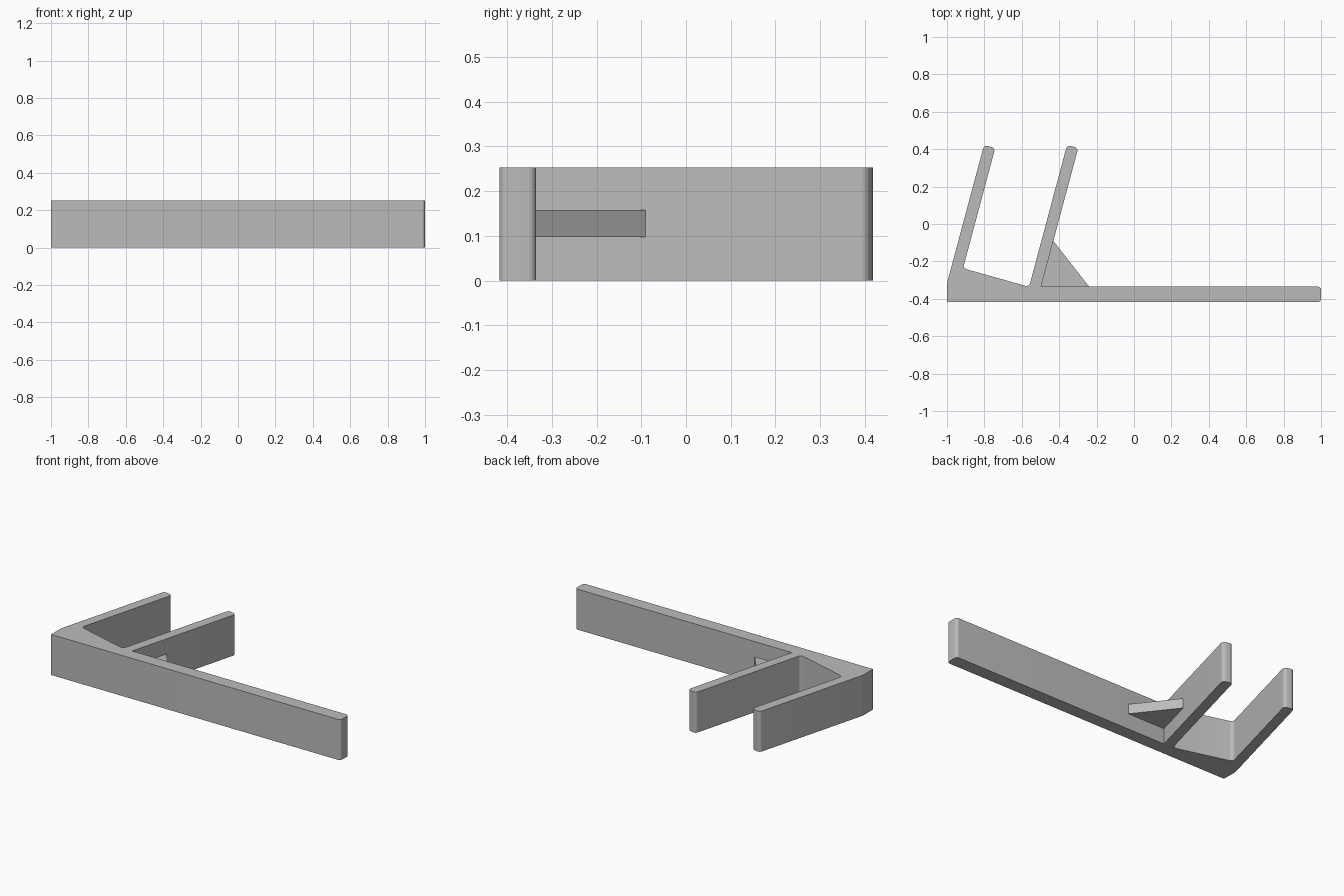
import bpy
import bmesh
import math
from mathutils import Vector

cube = bpy.data.objects.get("Cube")
if cube:
    bpy.data.objects.remove(cube, do_unlink=True)

HEIGHT = 0.253
LEAN = math.tan(math.radians(15))

grey = bpy.data.materials.new("plain_grey")
grey.use_nodes = True
colour = (0.5, 0.5, 0.5, 1)
grey.diffuse_color = colour
grey.node_tree.nodes["Principled BSDF"].inputs["Base Color"].default_value = colour


def rounded(corners, steps=6):
    """Turn (x, y, radius) corners into an outline with tangent arcs."""
    outline = []
    count = len(corners)
    for i, (x, y, radius) in enumerate(corners):
        p = Vector((x, y))
        if radius == 0:
            outline.append(p)
            continue
        a = (Vector(corners[i - 1][:2]) - p).normalized()
        b = (Vector(corners[(i + 1) % count][:2]) - p).normalized()
        half = a.angle(b) / 2
        centre = p + (a + b).normalized() * radius / math.sin(half)
        reach = radius / math.tan(half)
        start, end = p + a * reach - centre, p + b * reach - centre
        for k in range(steps + 1):
            ray = start.lerp(end, k / steps).normalized()
            outline.append(centre + ray * radius)
    return outline


def extrude_profile(name, outline, bottom, top):
    bm = bmesh.new()
    face = bm.faces.new([bm.verts.new((p.x, p.y, bottom)) for p in outline])
    new = bmesh.ops.extrude_face_region(bm, geom=[face])["geom"]
    verts = [v for v in new if isinstance(v, bmesh.types.BMVert)]
    bmesh.ops.translate(bm, verts=verts, vec=(0, 0, top - bottom))
    bmesh.ops.recalc_face_normals(bm, faces=bm.faces)
    mesh = bpy.data.meshes.new(name)
    bm.to_mesh(mesh)
    bm.free()
    mesh.materials.append(grey)
    obj = bpy.data.objects.new(name, mesh)
    bpy.context.collection.objects.link(obj)
    bpy.ops.object.select_all(action='DESELECT')
    bpy.context.view_layer.objects.active = obj
    obj.select_set(True)
    bpy.ops.object.shade_smooth_by_angle(angle=math.radians(30))
    return obj


# Long bar with two leaning arms and a sloped pocket floor between them
bracket = [
    (-1, -0.417, 0), (1, -0.417, 0.017), (1, -0.335, 0.017),
    (-0.497, -0.335, 0),
    (-0.298, 0.406, 0.02), (-0.358, 0.422, 0.02),
    (-0.561, -0.336, 0.02), (-0.914, -0.237, 0.02),
    (-0.742, 0.406, 0.02), (-0.802, 0.422, 0.02),
    (-1, -0.317, 0.05),
]
extrude_profile("bracket", rounded(bracket), 0, HEIGHT)

# Thin triangular brace in the corner, sunk slightly into bar and arm
brace_tip = -0.09
brace = [
    Vector((-0.51, -0.345)),
    Vector((-0.24, -0.345)),
    Vector((-0.24, -0.335)),
    Vector((-0.497 + (brace_tip + 0.335) * LEAN, brace_tip)),
    Vector((-0.45, brace_tip)),
]
extrude_profile("brace", brace, 0.097, 0.158)
